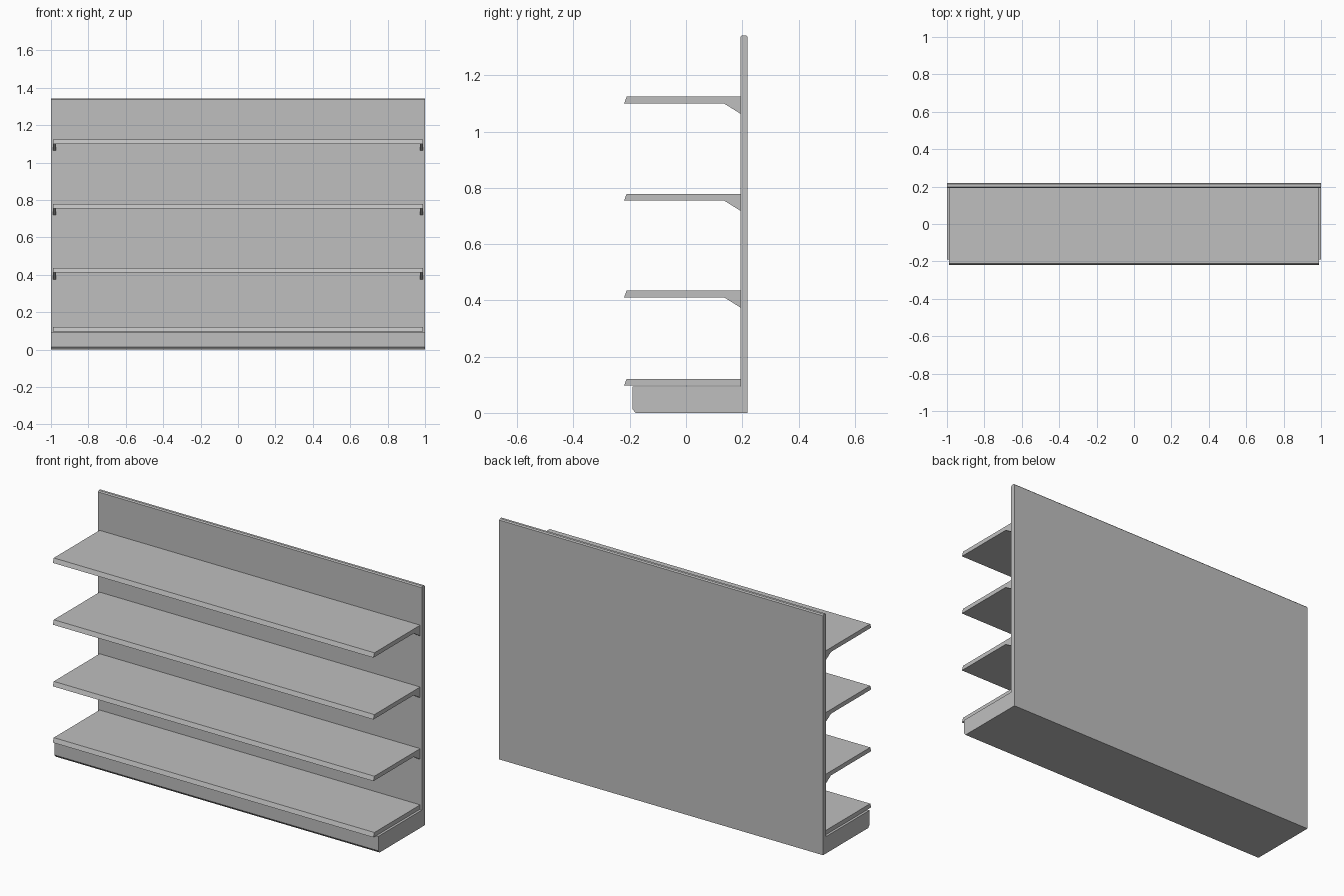
import bpy
import bmesh

cube = bpy.data.objects.get("Cube")
if cube:
    bpy.data.objects.remove(cube, do_unlink=True)

# Single painted metal colour
metal = bpy.data.materials.new("grey_metal")
metal.use_nodes = True
grey = (0.52, 0.52, 0.52, 1)
metal.diffuse_color = grey
metal.node_tree.nodes["Principled BSDF"].inputs["Base Color"].default_value = grey


def extrude_profile(name, profile, x0, x1):
    """Extrude a closed (y, z) side profile from x0 to x1."""
    bm = bmesh.new()
    face = bm.faces.new([bm.verts.new((x0, y, z)) for y, z in profile])
    result = bmesh.ops.extrude_face_region(bm, geom=[face])
    moved = [v for v in result["geom"] if isinstance(v, bmesh.types.BMVert)]
    bmesh.ops.translate(bm, verts=moved, vec=(x1 - x0, 0, 0))
    bmesh.ops.recalc_face_normals(bm, faces=bm.faces)
    mesh = bpy.data.meshes.new(name)
    bm.to_mesh(mesh)
    bm.free()
    mesh.materials.append(metal)
    obj = bpy.data.objects.new(name, mesh)
    bpy.context.collection.objects.link(obj)
    return obj


FRONT, WALL, BACK = -0.22, 0.193, 0.219
HEIGHT, THICK = 1.342, 0.024

# Back panel with softened top edges
c = 0.006
extrude_profile("back_panel", [
    (WALL, 0), (BACK, 0), (BACK, HEIGHT - c), (BACK - c, HEIGHT),
    (WALL + c, HEIGHT), (WALL, HEIGHT - c)], -1, 1)

# Plinth with a chamfered toe
extrude_profile("base_plinth", [
    (WALL, 0), (WALL, 0.094), (-0.191, 0.094), (-0.191, 0.014), (-0.179, 0)], -1, 1)

# Shelves with a slanted front lip; the upper ones sit on end brackets
for i, top in enumerate((0.121, 0.435, 0.779, 1.124)):
    low = top - THICK
    extrude_profile(f"shelf_{i}", [
        (WALL, low), (WALL, top), (FRONT + 0.009, top), (FRONT, low)], -0.99, 0.99)
    if i == 0:
        continue
    for side, s in (("left", 1), ("right", -1)):
        extrude_profile(f"bracket_{i}_{side}", [
            (WALL, low), (0.135, low), (WALL, low - 0.036)], s * 0.974, s * 0.99)
